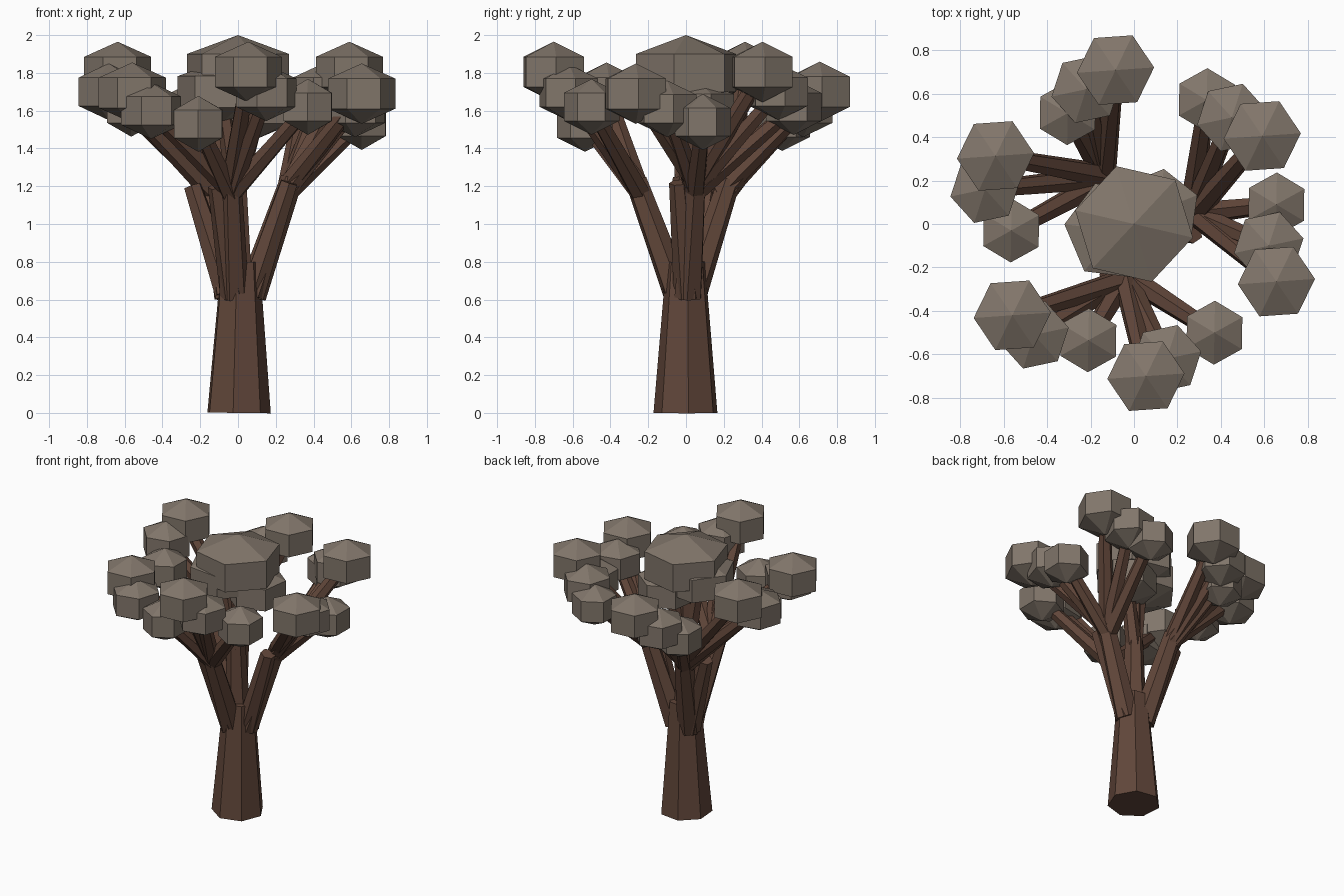
import bpy, bmesh
from math import sin, cos, tau, radians
from mathutils import Vector

if "Cube" in bpy.data.objects:
    bpy.data.objects.remove(bpy.data.objects["Cube"])


def material(name, color):
    m = bpy.data.materials.new(name)
    m.diffuse_color = (*color, 1)
    m.use_nodes = True
    m.node_tree.nodes["Principled BSDF"].inputs["Base Color"].default_value = m.diffuse_color
    return m


BARK = material("bark", (0.12, 0.062, 0.042))
LEAF = material("leaf", (0.22, 0.18, 0.145))


def finish(bm, name, mat):
    bmesh.ops.recalc_face_normals(bm, faces=bm.faces)
    me = bpy.data.meshes.new(name)
    bm.to_mesh(me)
    bm.free()
    me.materials.append(mat)
    bpy.context.collection.objects.link(bpy.data.objects.new(name, me))


def ring(bm, center, r, n, phase=0.0, axis=Vector((0, 0, 1))):
    q = axis.to_track_quat('Z', 'Y')
    return [bm.verts.new(Vector(center) + q @ Vector((r * cos(tau * i / n + phase), r * sin(tau * i / n + phase), 0)))
            for i in range(n)]


def bridge(bm, a, b):
    n = len(a)
    for i in range(n):
        j = (i + 1) % n
        bm.faces.new((a[i], a[j], b[j], b[i]))


def limb(name, a, b, r0, r1, n=6):
    a, b = Vector(a), Vector(b)
    bm = bmesh.new()
    lo, hi = ring(bm, a, r0, n, 0.3, b - a), ring(bm, b, r1, n, 0.3, b - a)
    bridge(bm, lo, hi)
    bm.faces.new(lo[::-1])
    bm.faces.new(hi)
    finish(bm, name, BARK)


def clump(name, c, r, h, phase):
    # six-sided drum with a shallow cone above and below
    bm = bmesh.new()
    c = Vector(c)
    lo, hi = [ring(bm, c + Vector((0, 0, s * h / 2)), r, 6, radians(phase)) for s in (-1, 1)]
    bridge(bm, lo, hi)
    for rg, s in ((lo, -1), (hi, 1)):
        tip = bm.verts.new(c + Vector((0, 0, s * h)))
        for i in range(6):
            bm.faces.new((rg[i], rg[(i + 1) % 6], tip))
    finish(bm, name, LEAF)


# trunk
limb("trunk", (0, 0, 0), (0.01, 0, 0.8), 0.174, 0.105, 7)

# centre limb and the crown clumps it carries
limb("centre_limb", (0, 0, 0.65), (-0.01, -0.01, 1.25), 0.085, 0.06)
CROWN = [((0, 0, 1.8), 0.278, 0.2, 47),
         ((-0.087, -0.03, 1.7), 0.235, 0.165, 53),
         ((0.11, 0.06, 1.61), 0.195, 0.155, 22)]
for i, (c, r, h, ph) in enumerate(CROWN):
    limb(f"crown_branch_{i}", (-0.01, -0.01, 1.18), c, 0.055, 0.04)
    clump(f"crown_clump_{i}", c, r, h, ph)

# three main limbs: base, fork, side stub tip, then two groups of three tips
LIMBS = [
    ("back_limb", (-0.05, 0.03, 0.62), (-0.14, 0.23, 1.23), (-0.24, 0.12, 1.2),
     [[(-0.085, 0.708, 1.70), (-0.22, 0.62, 1.61), (-0.305, 0.51, 1.535)],
      [(-0.637, 0.313, 1.805), (-0.685, 0.16, 1.70), (-0.565, -0.03, 1.61)]]),
    ("right_limb", (0.07, 0.01, 0.62), (0.285, 0.05, 1.24), (0.27, -0.04, 1.22),
     [[(0.59, 0.405, 1.805), (0.45, 0.49, 1.70), (0.335, 0.57, 1.62)],
      [(0.655, -0.265, 1.69), (0.62, -0.1, 1.61), (0.655, 0.09, 1.54)]]),
    ("front_limb", (-0.02, -0.04, 0.62), (-0.04, -0.265, 1.23), (-0.11, -0.24, 1.2),
     [[(0.055, -0.70, 1.805), (0.15, -0.62, 1.695), (0.37, -0.50, 1.62)],
      [(-0.56, -0.42, 1.695), (-0.46, -0.51, 1.60), (-0.21, -0.535, 1.53)]]),
]
SIZES = [(0.178, 0.16, 4), (0.163, 0.15, 12), (0.147, 0.148, 29)]
for name, base, fork, stub, groups in LIMBS:
    base, fork, stub = Vector(base), Vector(fork), Vector(stub)
    limb(name, base, fork, 0.08, 0.06)
    limb(name + "_side", base, stub, 0.075, 0.05)
    for g, tips in enumerate(groups):
        for k, tip in enumerate(tips):
            start = base.lerp(fork, (0.97, 0.92, 0.88)[k])
            limb(f"{name}_branch_{g}_{k}", start, tip, 0.056, 0.04)
            clump(f"{name}_clump_{g}_{k}", tip, *SIZES[k])
